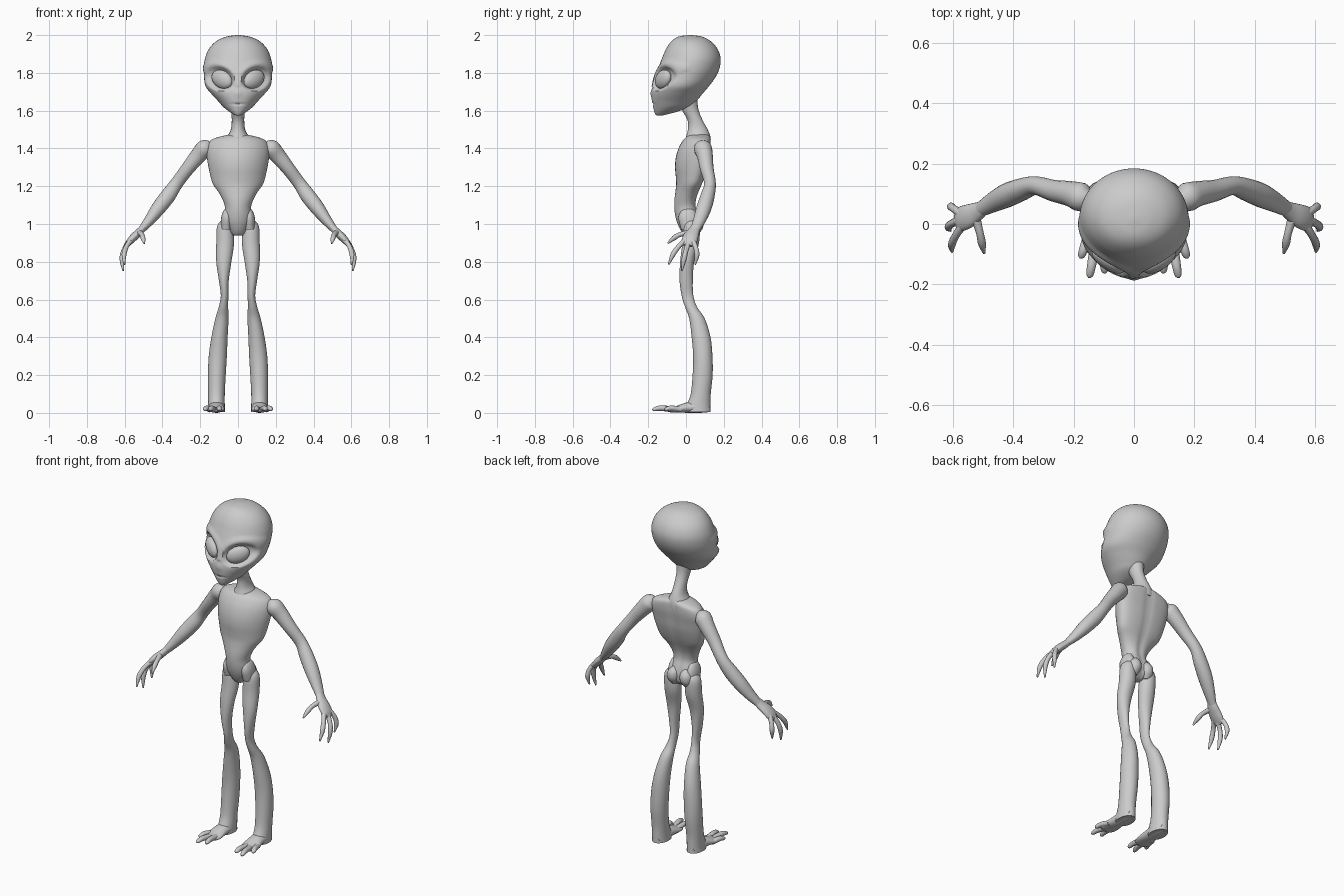
import bpy, bmesh, math
from mathutils import Vector, Matrix


def finish(name, bm, mirror):
    bmesh.ops.recalc_face_normals(bm, faces=bm.faces)
    me = bpy.data.meshes.new(name)
    bm.to_mesh(me)
    bm.free()
    me.shade_smooth()
    me.set_sharp_from_angle(angle=math.radians(50))
    ob = bpy.data.objects.new(name, me)
    bpy.context.collection.objects.link(ob)
    if mirror:
        ob.modifiers.new("mirror", 'MIRROR').use_mirror_merge = False
    return ob


def spline(rows, steps):
    """Catmull-Rom through rows of (x, y, z, half width, half depth)."""
    out, n = [], len(rows)
    for i in range(n - 1):
        p0, p1, p2, p3 = (rows[min(max(i + k, 0), n - 1)] for k in (-1, 0, 1, 2))
        for s in range(steps):
            t = s / steps
            out.append([0.5 * (2*b + (c - a)*t + (2*a - 5*b + 4*c - d)*t*t + (3*b - a - 3*c + d)*t**3)
                        for a, b, c, d in zip(p0, p1, p2, p3)])
    return out + [list(rows[-1])]


def loft(name, rows, ref=None, steps=4, sides=20, mirror=False, shape=None):
    """Skin elliptical rings; level rings, or square to the path if ref is given."""
    pts = spline(rows, steps)
    bm, rings = bmesh.new(), []
    for i, p in enumerate(pts):
        u, v = Vector((1, 0, 0)), Vector((0, 1, 0))
        if ref:
            t = (Vector(pts[min(i + 1, len(pts) - 1)][:3]) - Vector(pts[max(i - 1, 0)][:3])).normalized()
            v = Vector(ref)
            v = (v - t * v.dot(t)).normalized()
            u = v.cross(t)
        ring = []
        for k in range(sides):
            a = 2 * math.pi * k / sides
            co = Vector(p[:3]) + u * (max(p[3], .002) * math.cos(a)) + v * (max(p[4], .002) * math.sin(a))
            if shape:
                co = shape(co)
            co.z = min(max(co.z, 0), 2)
            ring.append(bm.verts.new(co))
        rings.append(ring)
    for r, q in zip(rings, rings[1:]):
        for k in range(sides):
            j = (k + 1) % sides
            bm.faces.new((r[k], r[j], q[j], q[k]))
    bm.faces.new(rings[0])
    bm.faces.new(rings[-1])
    return finish(name, bm, mirror)


def body_rows(table):
    """(z, half width, front y, back y) -> loft rows on the centre line."""
    return [(0, (f + b) / 2, z, w, (b - f) / 2) for z, w, f, b in table]


# Head, with eye sockets, brows and nose pushed into the skull
def face(co):
    if co.y > .02:
        return co
    s = 1 if co.x >= 0 else -1
    dx, dz = abs(co.x) - .097, co.z - 1.768
    c, n = math.cos(.42), math.sin(.42)
    p, q = dx * c + dz * n, dz * c - dx * n
    d = math.hypot(p / .078, q / .062)
    out = Vector((.5 * s, -.85, 0))
    if d < 1:
        co = co - out * (.036 * (1 - d**4))
    elif d < 1.6 and q > 0:
        co = co + out * (.008 * math.sin((d - 1) / .6 * math.pi))
    nose = math.exp(-(co.x / .014)**2 - ((co.z - 1.695) / .022)**2)
    mouth = math.exp(-(co.x / .035)**2 - ((co.z - 1.635) / .006)**2)
    co.y += .006 * mouth - .006 * nose
    return co


loft("head", body_rows([
    (2.0, .01, .01, .03), (1.992, .06, -.04, .085), (1.97, .112, -.075, .128), (1.93, .152, -.104, .165),
    (1.88, .174, -.126, .183), (1.83, .181, -.146, .179), (1.78, .18, -.164, .158), (1.73, .172, -.175, .122),
    (1.69, .142, -.182, .088), (1.65, .105, -.18, .055), (1.62, .078, -.174, .02),
    (1.595, .047, -.168, -.045), (1.578, .02, -.16, -.11), (1.574, .006, -.15, -.125)]),
    steps=6, sides=72, shape=face)

# Eyes: flattened, slanted almonds
bm = bmesh.new()
bmesh.ops.create_uvsphere(bm, u_segments=28, v_segments=16, radius=1)
bmesh.ops.transform(bm, verts=bm.verts, matrix=Matrix.Translation((.085, -.121, 1.766))
                    @ Matrix.Rotation(.6, 4, 'Z') @ Matrix.Rotation(-.42, 4, 'Y')
                    @ Matrix.Diagonal((.066, .03, .047, 1)))
finish("eye", bm, True)

# Neck leaning back into the shoulders
loft("neck", body_rows([(1.68, .05, -.05, .06), (1.61, .037, -.025, .065), (1.55, .033, .008, .088),
                        (1.5, .038, .01, .115), (1.46, .06, 0, .13), (1.42, .09, -.01, .13)]))


# Torso and pelvis, shoulders swept back, spine grooved
def sweep(co):
    co.y += .035 * (co.x / .17)**2
    if co.y > .03:
        co.y -= .008 * math.exp(-(co.x / .018)**2)
    return co


loft("torso", body_rows([
    (1.475, .04, .02, .12), (1.46, .105, .0, .13), (1.44, .148, -.018, .132), (1.40, .166, -.04, .13),
    (1.35, .164, -.054, .122), (1.3, .156, -.058, .114), (1.25, .145, -.054, .1), (1.21, .132, -.052, .085),
    (1.17, .104, -.056, .068), (1.13, .082, -.061, .056), (1.09, .069, -.062, .055), (1.05, .073, -.058, .068),
    (1.01, .071, -.048, .078), (.97, .053, -.03, .075), (.945, .035, -.012, .055), (.938, .02, 0, .04)]),
    sides=40, shape=sweep)
loft("hip_bone", [(.055, .01, 1.085, .005, .01), (.057, .01, 1.07, .02, .035),
                  (.06, .012, 1.03, .03, .052), (.062, .02, .97, .03, .045)], mirror=True)
loft("buttock", [(.035, .05, 1.05, .008, .01), (.04, .055, 1.02, .032, .034),
                 (.042, .056, .98, .034, .034), (.044, .045, .945, .02, .02)], mirror=True)

# Legs: thin thighs, narrow knees, heavy calves set back
loft("leg", [
    (.065, .03, 1.025, .015, .02), (.07, .03, .99, .04, .042), (.068, .025, .9, .047, .044),
    (.075, .006, .8, .04, .037), (.075, .001, .7, .026, .035), (.071, .008, .62, .02, .031),
    (.077, .027, .56, .025, .032), (.085, .058, .5, .035, .041), (.098, .08, .4, .043, .05),
    (.107, .089, .3, .048, .051), (.112, .088, .2, .047, .053), (.114, .078, .1, .044, .053),
    (.114, .066, .04, .044, .064), (.114, .064, .004, .045, .066)], mirror=True, sides=24)
UP = (0, 0, 1)
loft("foot", [(.114, .12, .02, .025, .018), (.114, .08, .03, .042, .03), (.115, .01, .028, .042, .028),
              (.12, -.05, .019, .05, .017), (.123, -.085, .015, .042, .012), (.123, -.1, .014, .02, .006)],
     UP, mirror=True)
for i, (x0, y0, x1, y1) in enumerate([(.148, -.03, .177, -.113), (.128, -.07, .148, -.178), (.102, -.06, .097, -.163)]):
    mx, my = x0 * .4 + x1 * .6, y0 * .4 + y1 * .6
    loft(f"toe_{i + 1}", [(x0, y0, .018, .018, .015), (mx, my, .025, .015, .014),
                          (x0 * .1 + x1 * .9, y0 * .1 + y1 * .9, .019, .012, .01), (x1, y1, .016, .004, .004)],
         UP, sides=12, mirror=True)

# Arms
SIDE = (0, 1, 0)
loft("arm", [
    (.145, .085, 1.425, .02, .02), (.172, .088, 1.405, .045, .047), (.21, .1, 1.362, .043, .042),
    (.265, .11, 1.295, .036, .036), (.325, .127, 1.215, .034, .031), (.37, .115, 1.15, .04, .037),
    (.42, .095, 1.085, .038, .04), (.465, .073, 1.025, .029, .034), (.5, .053, .982, .021, .027),
    (.515, .045, .965, .018, .025)], SIDE, mirror=True)

# Hands: palm, three fingers and a thumb
loft("palm", [(.493, .055, .992, .017, .022), (.52, .04, .96, .02, .032), (.55, .025, .932, .021, .04),
              (.575, .016, .905, .017, .04), (.588, .012, .885, .009, .026)], SIDE, mirror=True)
digits = {
    "thumb": [(.525, .025, .955), (.51, -.03, .945), (.503, -.065, .925), (.496, -.097, .897)],
    "index_finger": [(.56, .005, .92), (.588, -.035, .885), (.603, -.068, .84), (.602, -.092, .785)],
    "middle_finger": [(.57, .015, .91), (.602, .002, .865), (.614, -.01, .815), (.608, -.022, .752)],
    "outer_finger": [(.565, .03, .92), (.596, .05, .88), (.606, .058, .835), (.6, .048, .785)],
}
for name, pts in digits.items():
    ref = UP if name == "thumb" else (1, 0, 0)
    loft(name, [(*p, r, r) for p, r in zip(pts, (.016, .0125, .013, .004))], ref, sides=12, mirror=True)
